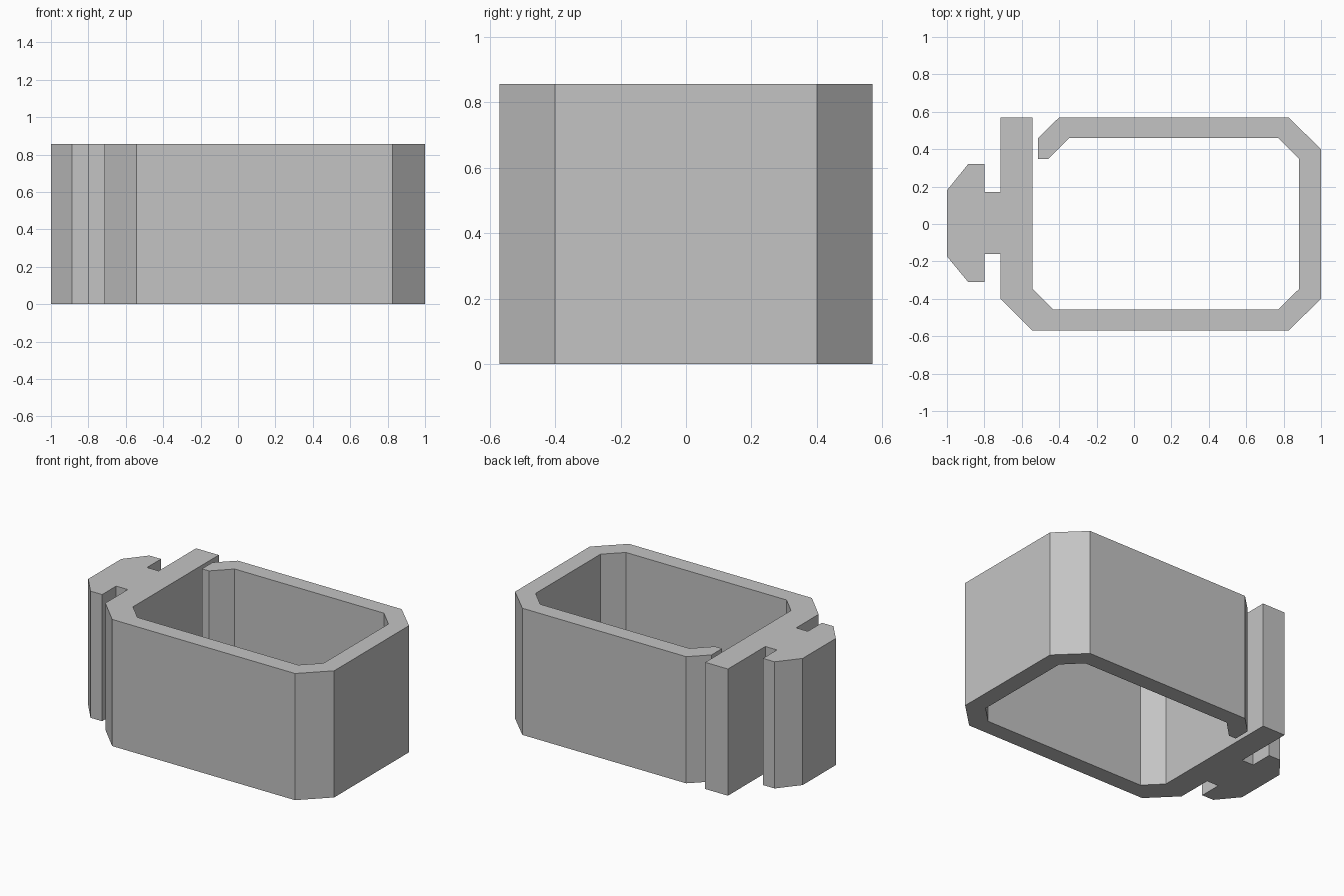
import bpy
import bmesh

default_cube = bpy.data.objects.get("Cube")
if default_cube:
    bpy.data.objects.remove(default_cube, do_unlink=True)

HEIGHT = 0.857


def make_material(name, colour):
    material = bpy.data.materials.new(name)
    material.use_nodes = True
    material.diffuse_color = colour
    for node in material.node_tree.nodes:
        if node.type == 'BSDF_PRINCIPLED':
            node.inputs["Base Color"].default_value = colour
    return material


def extrude_profile(name, points, height, material):
    """Extrude a closed flat outline upwards into a solid."""
    bm = bmesh.new()
    base = bm.faces.new([bm.verts.new((x, y, 0)) for x, y in points])
    result = bmesh.ops.extrude_face_region(bm, geom=[base], use_keep_orig=True)
    raised = [v for v in result["geom"] if isinstance(v, bmesh.types.BMVert)]
    bmesh.ops.translate(bm, verts=raised, vec=(0, 0, height))
    bmesh.ops.recalc_face_normals(bm, faces=bm.faces)
    mesh = bpy.data.meshes.new(name)
    bm.to_mesh(mesh)
    bm.free()
    mesh.materials.append(material)
    obj = bpy.data.objects.new(name, mesh)
    bpy.context.collection.objects.link(obj)
    return obj


# Outer wall of the loop, from the front corner round to the free end
outer_wall = [(-0.713, -0.4), (-0.543, -0.57), (0.826, -0.57), (1, -0.4),
              (1, 0.4), (0.826, 0.57), (-0.4, 0.57), (-0.513, 0.46)]
# Hooked free end and inner wall, back to the open gap
inner_wall = [(-0.513, 0.347), (-0.46, 0.347), (-0.347, 0.46), (0.77, 0.46),
              (0.883, 0.347), (0.883, -0.347), (0.77, -0.457),
              (-0.433, -0.457), (-0.543, -0.347)]
# Straight tongue beside the gap
tongue = [(-0.543, 0.57), (-0.713, 0.57)]
# Narrow neck with a bevelled rail head
rail = [(-0.713, 0.17), (-0.8, 0.17), (-0.8, 0.32), (-0.887, 0.32),
        (-1, 0.18), (-1, -0.173), (-0.887, -0.31), (-0.8, -0.31),
        (-0.8, -0.16), (-0.713, -0.16)]

grey = make_material("plain grey", (0.55, 0.55, 0.55, 1))
extrude_profile("clip_body", outer_wall + inner_wall + tongue + rail,
                HEIGHT, grey)
